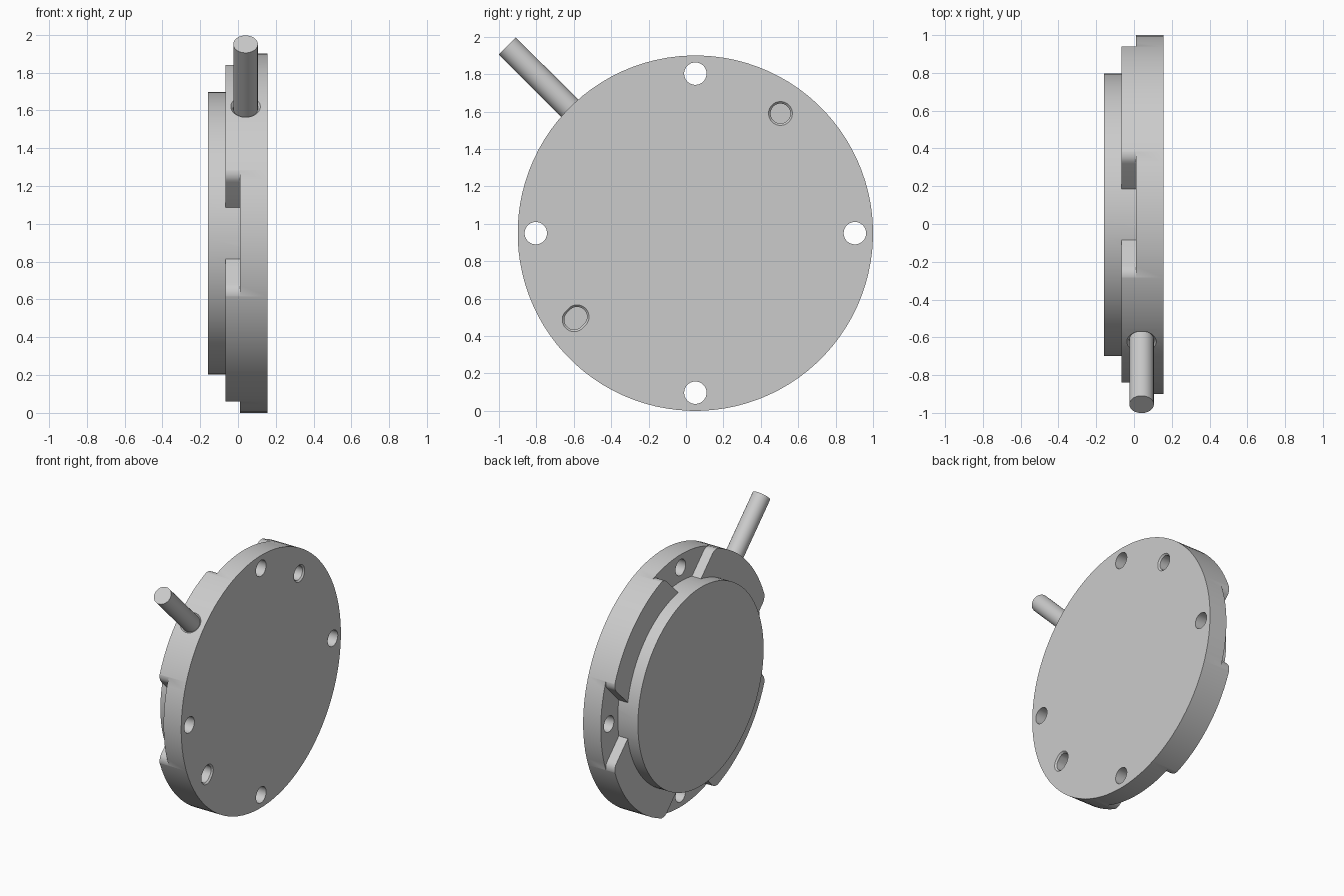
import bpy, bmesh
from math import sin, cos, pi, sqrt, radians
from mathutils import Vector

if "Cube" in bpy.data.objects:
    bpy.data.objects.remove(bpy.data.objects["Cube"])

CY, CZ = 0.05, 0.95          # disc axis
X0, X1 = -0.158, 0.157       # back and front faces


def ring(r, n=32, half=0.0):
    """Circle, or a slot stretched by 'half' along the 45 degree diagonal."""
    pts = []
    for i in range(n):
        a = 2 * pi * (i + 0.5) / n
        s = half if cos(a - pi / 4) > 0 else -half
        pts.append((r * cos(a) + s / sqrt(2), r * sin(a) + s / sqrt(2)))
    return pts


def loft(name, sections):
    """Solid through cross-sections [(x, [(y, z), ...]), ...], capped at both ends."""
    bm = bmesh.new()
    rings = [[bm.verts.new((x, y, z)) for y, z in pts] for x, pts in sections]
    for a, b in zip(rings, rings[1:]):
        for i in range(len(a)):
            j = (i + 1) % len(a)
            bm.faces.new((a[i], a[j], b[j], b[i]))
    bm.faces.new(rings[0])
    bm.faces.new(rings[-1])
    bmesh.ops.recalc_face_normals(bm, faces=bm.faces)
    mesh = bpy.data.meshes.new(name)
    bm.to_mesh(mesh)
    bm.free()
    ob = bpy.data.objects.new(name, mesh)
    bpy.context.collection.objects.link(ob)
    return ob


def select(ob):
    bpy.ops.object.select_all(action='DESELECT')
    ob.select_set(True)
    bpy.context.view_layer.objects.active = ob


def combine(ob, tool, op='DIFFERENCE'):
    mod = ob.modifiers.new(op, 'BOOLEAN')
    mod.operation, mod.solver, mod.object = op, 'EXACT', tool
    select(ob)
    bpy.ops.object.modifier_apply(modifier=mod.name)
    bpy.data.objects.remove(tool)


def cut(ob, sections, y=CY, z=CZ, spin=0.0):
    tool = loft("cutter", sections)
    tool.hide_render = True
    tool.location = (0, y, z)
    tool.rotation_euler.x = spin
    bpy.context.view_layer.update()
    combine(ob, tool)


# Main flange disc
body = loft("flange_body", [(-0.065, ring(0.95, 96)), (X1, ring(0.95, 96))])
body.location = (0, CY, CZ)

# Four flared pockets with rounded lips, each with a bolt hole
side = [(0.70, 0.10), (0.87, 0.27), (0.880, 0.282), (0.887, 0.296),
        (0.890, 0.312), (0.890, 0.334), (0.88, 0.37), (1.05, 0.37)]
pocket = side + [(y, -z) for y, z in reversed(side)]
for k in range(4):
    a = k * pi / 2
    cut(body, [(-0.1, pocket), (0.01, pocket)], spin=a)
    cut(body, [(-0.05, ring(0.06)), (0.2, ring(0.06))],
        CY + 0.853 * cos(a), CZ + 0.853 * sin(a))

# Raised round boss on the back
boss = loft("boss", [(X0, ring(0.748, 96)), (0.06, ring(0.748, 96))])
boss.location = (0, CY, CZ)
bpy.context.view_layer.update()
combine(body, boss, 'UNION')

# Chamfered blind dowel hole and dowel slot on the front face
for y, z, half in ((0.505, 1.59, 0.0), (-0.59, 0.495, 0.011)):
    cut(body, [(X1 - 0.11, ring(0.053, 32, half)), (X1 - 0.011, ring(0.053, 32, half)),
               (X1 + 0.011, ring(0.075, 32, half))], y, z)

# Countersink in the rim, and the pipe standing in it
direction = Vector((0, -1.005, 1.0)).normalized()
spin = direction.to_track_quat('X', 'Z')


def along_rim(ob):
    ob.rotation_mode = 'QUATERNION'
    ob.rotation_quaternion = spin
    ob.location = (0.04, CY, CZ)
    bpy.context.view_layer.update()


sink = loft("countersink", [(0.92, ring(0.0655)), (0.935, ring(0.0655)), (0.965, ring(0.092))])
along_rim(sink)
combine(body, sink)
pipe = loft("pipe", [(0.90, ring(0.065)), (1.418, ring(0.065))])
along_rim(pipe)

for ob in (body, pipe):
    select(ob)
    bpy.ops.object.shade_smooth_by_angle(angle=radians(30))
